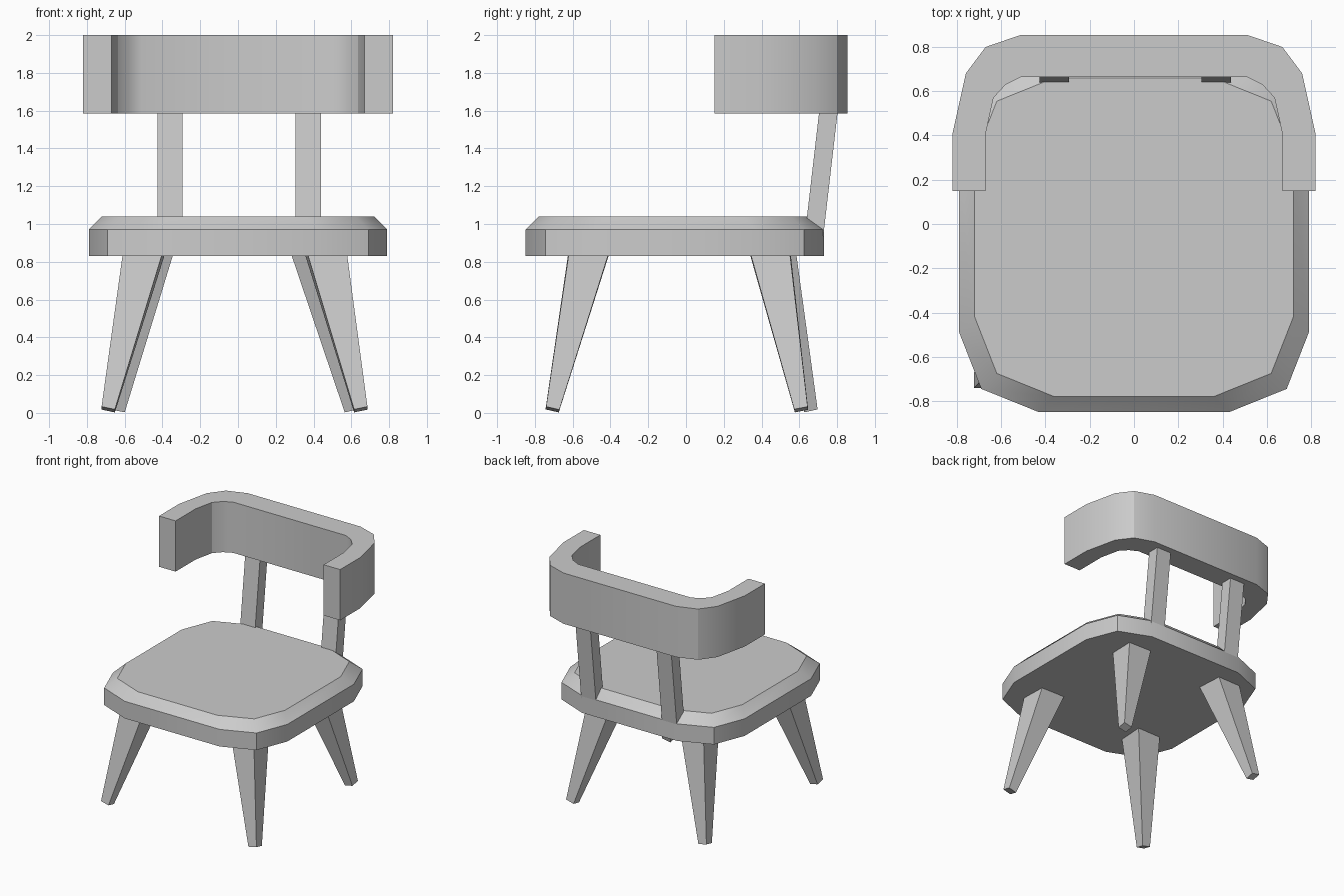
import bpy, bmesh, math
from mathutils import Vector

if "Cube" in bpy.data.objects:
    bpy.data.objects.remove(bpy.data.objects["Cube"], do_unlink=True)

grey = bpy.data.materials.new("plain_grey")
grey.use_nodes = True
grey.diffuse_color = (0.6, 0.6, 0.6, 1)
grey.node_tree.nodes["Principled BSDF"].inputs["Base Color"].default_value = (0.6, 0.6, 0.6, 1)


def loft(name, rings):
    """Skin equal-length point rings in order and cap both ends."""
    bm = bmesh.new()
    loops = [[bm.verts.new(p) for p in ring] for ring in rings]
    for low, high in zip(loops, loops[1:]):
        n = len(low)
        for i in range(n):
            j = (i + 1) % n
            bm.faces.new((low[i], low[j], high[j], high[i]))
    bm.faces.new(loops[0][::-1])
    bm.faces.new(loops[-1])
    bmesh.ops.recalc_face_normals(bm, faces=bm.faces)
    mesh = bpy.data.meshes.new(name)
    bm.to_mesh(mesh)
    bm.free()
    mesh.materials.append(grey)
    obj = bpy.data.objects.new(name, mesh)
    bpy.context.collection.objects.link(obj)
    bpy.ops.object.select_all(action='DESELECT')
    obj.select_set(True)
    bpy.context.view_layer.objects.active = obj
    bpy.ops.object.shade_smooth_by_angle(angle=math.radians(30))
    return obj


def mirror_x(points):
    return points + [(-x, y) for x, y in reversed(points)]


def at_height(outline, z):
    return [(x, y, z) for x, y in outline]


# Seat: cut-corner slab with a sloped upper rim
SEAT_Y = -0.06


def seat_ring(inset, z):
    corner = [(0.43, -0.79), (0.69, -0.685), (0.79, -0.43)]
    half = [(x - inset, y + inset) for x, y in corner]
    half += [(x, -y) for x, y in reversed(half)]
    return [(x, y + SEAT_Y, z) for x, y in mirror_x(half)]


loft("seat", [seat_ring(0, 0.83), seat_ring(0, 0.97), seat_ring(0.07, 1.04)])

# Backrest: wraparound band
outer = [(0.82, 0.15), (0.82, 0.41), (0.76, 0.68), (0.67, 0.80), (0.51, 0.855)]
inner = [(0.67, 0.15), (0.67, 0.41), (0.635, 0.57), (0.58, 0.63), (0.51, 0.665)]
band = mirror_x(outer) + mirror_x(inner)[::-1]
loft("backrest", [at_height(band, 1.585), at_height(band, 2.0)])

# Back posts: leaning bars between seat and backrest
for name, x in (("right_post", -0.36), ("left_post", 0.372)):
    rings = []
    for z, y in ((0.93, 0.677), (1.62, 0.757)):
        rings.append([(x + sx * 0.067, y + sy * 0.049, z)
                      for sx, sy in ((-1, -1), (1, -1), (1, 1), (-1, 1))])
    loft(name, rings)


# Legs: tapered, splayed outward, ends square to the leg's axis
def leg(name, top, foot):
    top, foot = Vector((*top, 0.83)), Vector((*foot, 0.018))
    axis = (top - foot).normalized()
    u = Vector((1, 0, 0)).cross(axis).normalized()
    v = axis.cross(u)
    rings = []
    for centre, half in ((foot, 0.036), (top + axis * 0.05, 0.107)):
        rings.append([centre + u * a * half + v * b * half
                      for a, b in ((-1, -1), (1, -1), (1, 1), (-1, 1))])
    loft(name, rings)


leg("front_left_leg", (0.472, -0.52), (0.65, -0.707))
leg("front_right_leg", (-0.505, -0.52), (-0.687, -0.707))
leg("back_left_leg", (0.40, 0.45), (0.60, 0.61))
leg("back_right_leg", (-0.46, 0.48), (-0.635, 0.66))
